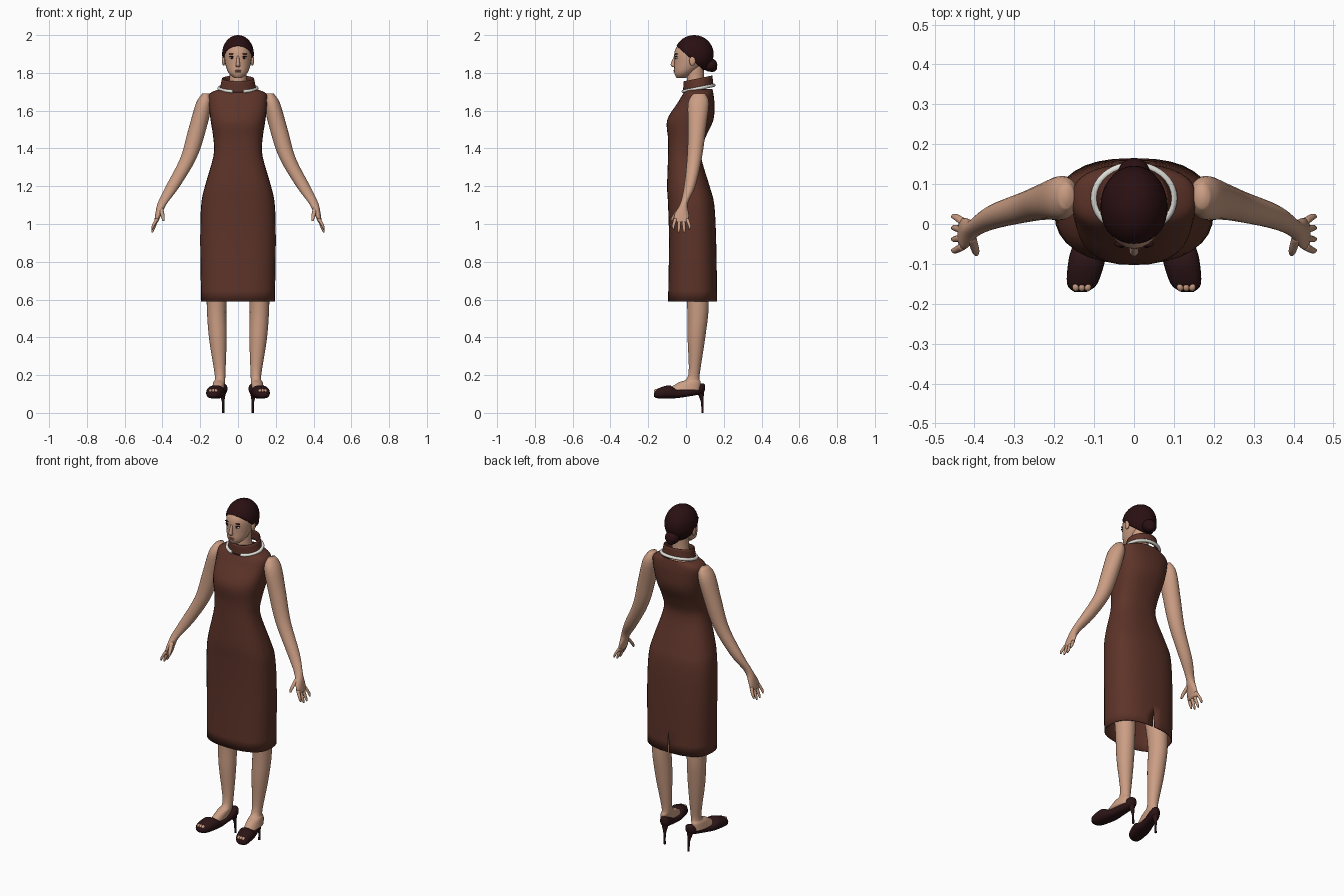
import bpy, bmesh, math
from mathutils import Matrix, Vector

cube = bpy.data.objects.get("Cube")
if cube:
    bpy.data.objects.remove(cube, do_unlink=True)


def material(name, *rgb):
    m = bpy.data.materials.new(name)
    m.use_nodes = True
    m.diffuse_color = (*rgb, 1)
    m.node_tree.nodes["Principled BSDF"].inputs["Base Color"].default_value = (*rgb, 1)
    return m


SKIN = material("skin", .6, .34, .23)
CLOTH = material("brown cloth", .11, .034, .022)
HAIR = material("dark hair", .023, .005, .006)
LEATHER = material("dark leather", .025, .007, .008)
WHITE = material("off white", .77, .75, .7)
LIPS = material("lips", .34, .13, .1)


def finish(bm, name, mat, mirror=False, thickness=0):
    """Turn a bmesh into a smooth object, optionally mirrored or given a wall."""
    bmesh.ops.recalc_face_normals(bm, faces=bm.faces[:])
    for face in bm.faces:
        face.smooth = True
    mesh = bpy.data.meshes.new(name)
    bm.to_mesh(mesh)
    bm.free()
    mesh.materials.append(mat)
    ob = bpy.data.objects.new(name, mesh)
    bpy.context.scene.collection.objects.link(ob)
    if mirror:
        ob.modifiers.new("mirror", 'MIRROR').use_mirror_merge = False
    if thickness:
        wall = ob.modifiers.new("wall", 'SOLIDIFY')
        wall.thickness, wall.offset = thickness, -1


def smooth_rows(rows, steps=4):
    """Pass a smooth spline through the key sections."""
    keys = [Vector(row) for row in rows]
    keys = [keys[0], *keys, keys[-1]]
    result = []
    for before, start, end, after in zip(keys, keys[1:], keys[2:], keys[3:]):
        for step in range(steps):
            t = step / steps
            tangent_a, tangent_b = (end - before) / 2, (after - start) / 2
            bend = (start - end) * 2 + tangent_a + tangent_b
            curve = (end - start) - tangent_a - bend
            result.append(start + t * (tangent_a + t * (curve + t * bend)))
    return result + [keys[-1]]


def loft_mesh(rows, sides=24, power=2, axis='z', caps=True):
    """Rows are (position, centre, centre, radius[, second radius])."""
    bm = bmesh.new()
    loops = []
    for pos, ca, cb, ra, rb in smooth_rows([(*row, row[-1])[:5] for row in rows]):
        loop = []
        for i in range(sides):
            angle = math.tau * i / sides
            c, s = math.cos(angle), math.sin(angle)
            a = ca + ra * math.copysign(abs(c) ** (2 / power), c)
            b = cb + rb * math.copysign(abs(s) ** (2 / power), s)
            loop.append(bm.verts.new((a, b, pos) if axis == 'z' else (a, pos, b)))
        loops.append(loop)
    for low, high in zip(loops, loops[1:]):
        for i in range(sides):
            j = (i + 1) % sides
            bm.faces.new((low[i], low[j], high[j], high[i]))
    if caps:
        bm.faces.new(loops[0])
        bm.faces.new(loops[-1])
    return bm


def loft(name, rows, mat, mirror=False, **options):
    finish(loft_mesh(rows, **options), name, mat, mirror)


def profile(rows):
    """Convert (z, half width, front y, back y) into loft rows."""
    return [(z, 0, (front + back) / 2, width, (back - front) / 2)
            for z, width, front, back in rows]


def ball_mesh(centre, radii, segments):
    bm = bmesh.new()
    place = Matrix.Translation(centre) @ Matrix.Diagonal((*radii, 1))
    bmesh.ops.create_uvsphere(bm, u_segments=segments, v_segments=segments // 2,
                              radius=1, matrix=place)
    return bm


def ball(name, centre, radii, mat, mirror=False, segments=20):
    finish(ball_mesh(centre, radii, segments), name, mat, mirror)


def collar_tilt(y):
    """The collar and its trim sit lower at the front than at the back."""
    return (y - .06) / 5


# Dress, with a slit opening at the centre back of the hem
bm = loft_mesh(profile([
    (.59, .195, -.095, .165), (.9, .2, -.09, .16), (1.1, .195, -.095, .15),
    (1.2, .175, -.1, .125), (1.36, .13, -.095, .08), (1.45, .13, -.095, .1),
    (1.55, .145, -.1, .145), (1.64, .155, -.045, .15), (1.69, .15, -.015, .145),
    (1.715, .095, 0, .14)]), sides=32, power=2.5, caps=False)


def on_slit(vert):
    return abs(vert.co.x) < .001 and vert.co.y > 0 and vert.co.z < .8


bmesh.ops.split_edges(bm, edges=[e for e in bm.edges if all(map(on_slit, e.verts))])
for vert in filter(on_slit, bm.verts):
    side = vert.link_faces[0].calc_center_median().x
    vert.co.x = math.copysign((.8 - vert.co.z) / 40, side)
finish(bm, "dress", CLOTH, thickness=.005)

# Stand-up collar
bm = loft_mesh([(1.71, 0, .065, .097, .08), (1.77, 0, .063, .085, .077)], sides=32, caps=False)
for vert in bm.verts:
    vert.co.z += collar_tilt(vert.co.y)
finish(bm, "collar", CLOTH, thickness=.005)

# Trim around the collar base, open at the front
trim = bpy.data.curves.new("collar_trim", 'CURVE')
trim.dimensions = '3D'
trim.bevel_depth, trim.bevel_resolution, trim.use_fill_caps = .009, 2, True
path = trim.splines.new('POLY')
path.points.add(40)
gap = math.radians(16)
for i, point in enumerate(path.points):
    angle = gap + (math.tau - 2 * gap) * i / 40
    y = .065 - .083 * math.cos(angle)
    point.co = (.1 * math.sin(angle), y, 1.717 + collar_tilt(y), 1)
trim.materials.append(WHITE)
bpy.context.scene.collection.objects.link(bpy.data.objects.new("collar_trim", trim))

# Head, neck and face
loft("head", profile([
    (1.773, .02, -.05, 0), (1.8, .05, -.062, .04), (1.85, .068, -.062, .1),
    (1.91, .073, -.061, .125), (1.95, .06, -.04, .12), (1.98, .03, 0, .08)]), SKIN)
loft("neck", [(1.66, 0, .06, .06), (1.75, 0, .05, .046), (1.84, 0, .05, .045)], SKIN)
loft("nose", [(1.89, 0, -.057, .006), (1.85, 0, -.068, .01, .012),
              (1.838, 0, -.067, .012), (1.83, 0, -.062, .008)], SKIN, sides=12)
ball("ears", (.076, .034, 1.865), (.009, .017, .027), SKIN, True)
ball("eyes", (.031, -.05, 1.88), (.013, .008, .006), WHITE, True)
ball("irises", (.031, -.055, 1.88), (.006, .005, .006), HAIR, True)
ball("eyelids", (.032, -.05, 1.886), (.015, .009, .003), HAIR, True)
ball("eyebrows", (.033, -.05, 1.9), (.016, .008, .003), HAIR, True)
for name, z in ("upper_lip", 1.812), ("lower_lip", 1.805):
    ball(name, (0, -.06, z), (.016, .007, .004), LIPS)

# Hair cap cut along a sloping hairline, with a bun at the back
bm = ball_mesh((0, .043, 1.9), (.084, .103, .1), 40)
bmesh.ops.bisect_plane(bm, geom=bm.verts[:] + bm.edges[:] + bm.faces[:],
                       plane_co=(0, -.055, 1.948), plane_no=(0, -.9, -1), clear_outer=True)
finish(bm, "hair", HAIR, thickness=.01)
ball("bun", (0, .128, 1.842), (.04, .038, .036), HAIR)
ball("bun_knot", (0, .138, 1.825), (.027, .026, .02), HAIR)

# Arms from shoulder to palm
loft("arms", [
    (1.692, .17, .07, .018, .03), (1.64, .18, .066, .042, .055), (1.5, .216, .058, .047),
    (1.35, .262, .045, .043, .039), (1.2, .345, .02, .037, .03), (1.11, .4, -.01, .025, .02),
    (1.05, .422, -.023, .016, .038), (1.01, .433, -.025, .01, .038)], SKIN, True)

# Fingers spread from the palm, the outer two shorter, then the thumb
fingers = ["index_finger", "middle_finger", "ring_finger", "little_finger"]
for i, name in enumerate(fingers):
    root, tip = .02 * i - .055, .028 * i - .066
    end = .972 if i in (0, 3) else .955
    loft(name, [(1.03, .428, root, .01), (end + .02, .448, tip, .008),
                (end, .455, tip, .004)], SKIN, True, sides=10)
loft("thumb", [(1.085, .408, -.03, .012), (1.04, .398, -.065, .01),
               (1.016, .395, -.076, .005)], SKIN, True, sides=10)

# Legs, from inside the skirt down into the shoes
loft("legs", [
    (.9, .1, .03, .07), (.59, .113, .062, .053, .058), (.4, .107, .055, .047),
    (.2, .095, .042, .028, .03), (.16, .1, .018, .031, .06), (.12, .108, -.018, .033, .09)],
    SKIN, True)

# Open-toed shoes turned slightly outward: (y, half width, sole, top)
shoe = [(.1, .01, .12, .15), (.08, .028, .1, .156), (0, .034, .085, .126),
        (-.05, .042, .078, .126), (-.09, .046, .075, .146), (-.15, .038, .077, .128),
        (-.17, .016, .086, .106)]
loft("shoes", [(y, .1 - y / 5, (sole + top) / 2, width, (top - sole) / 2)
               for y, width, sole, top in shoe], LEATHER, True, axis='y', power=2.4)
loft("heels", [(0, .078, .087, .006), (.06, .079, .085, .007), (.12, .083, .075, .022)],
     LEATHER, True, sides=12)
for i, name in enumerate(["big_toe", "middle_toe", "outer_toe"]):
    ball(name, (.116 + .015 * i, -.157, .117), (.009, .012, .01), SKIN, True)
